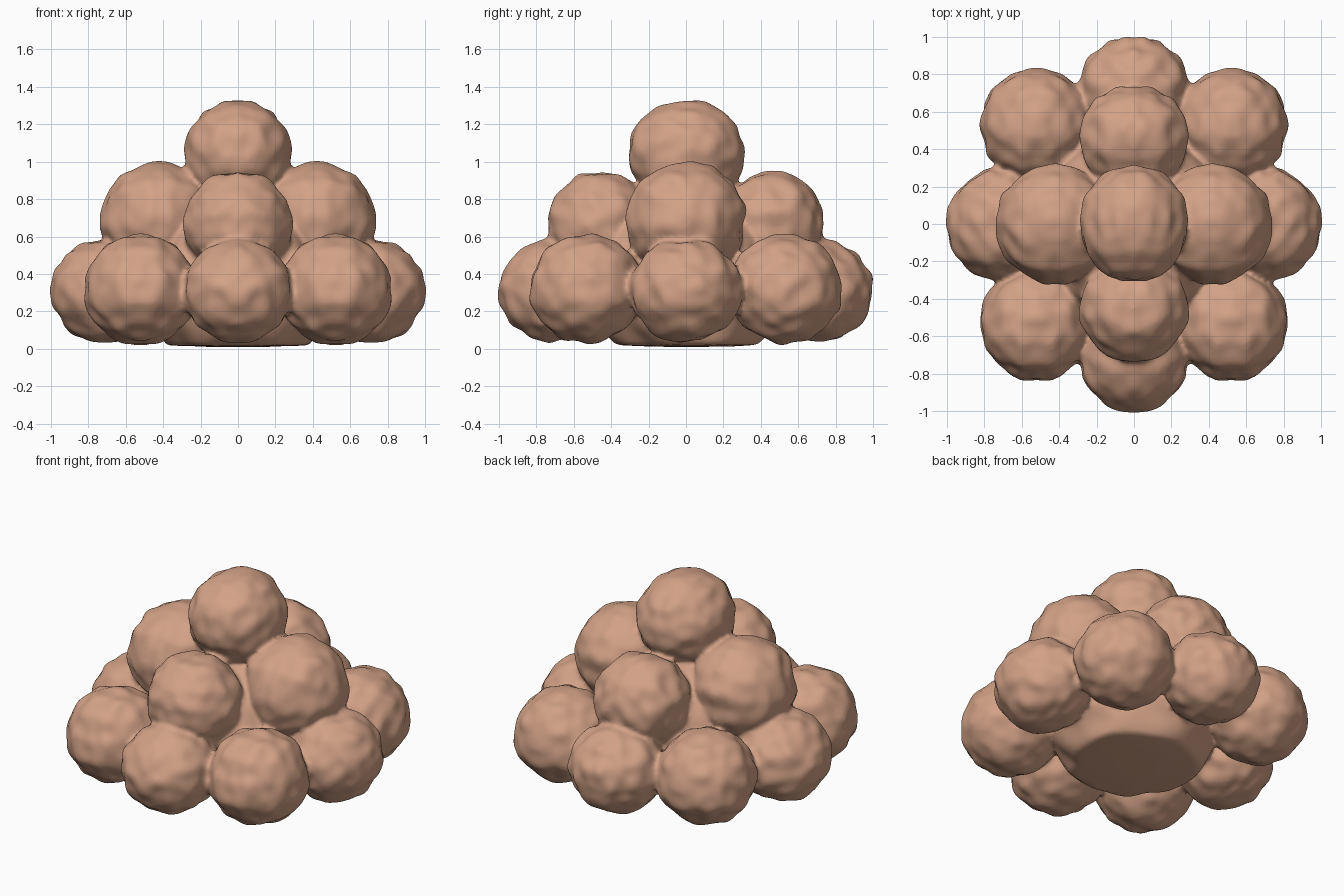
import bpy
import bmesh
from mathutils import Vector, noise

if "Cube" in bpy.data.objects:
    bpy.data.objects.remove(bpy.data.objects["Cube"])

# Single clay colour
clay = bpy.data.materials.new("clay_brown")
clay.use_nodes = True
COLOUR = (0.65, 0.36, 0.24, 1)
clay.diffuse_color = COLOUR
clay.node_tree.nodes["Principled BSDF"].inputs["Base Color"].default_value = COLOUR

bm = bmesh.new()


def add_ball(centre, size, bump=0.022, floor=None):
    """Lumpy ball with mirrored dents; floor flattens its underside."""
    centre, size = Vector(centre), Vector(size)
    verts = bmesh.ops.create_icosphere(bm, subdivisions=5, radius=1)["verts"]
    for v in verts:
        d = v.co.normalized()
        sample = Vector((abs(d.x), d.y, d.z)) * 3.2
        sample += Vector((abs(centre.x), centre.y, centre.z)) * 7
        v.co = centre + d * size + d * bump * noise.noise(sample)
        if floor is not None and v.co.z < floor:
            v.co.z = floor + 0.06 * (v.co.z - floor)


# Core that fills the pile, with a flattened underside
add_ball((0, 0, 0.36), (0.51, 0.51, 0.5), 0.03, 0.02)

# Bottom ring: four straight balls and four larger diagonal balls
for s in (-1, 1):
    add_ball((0.71 * s, 0, 0.31), (0.29, 0.3, 0.275))
    add_ball((0, 0.71 * s, 0.31), (0.295, 0.29, 0.275))
    for t in (-1, 1):
        add_ball((0.52 * s, 0.53 * t, 0.32), (0.3, 0.305, 0.29))

# Middle ring: bigger balls at the sides
for s in (-1, 1):
    add_ball((0.42 * s, 0, 0.685), (0.315, 0.318, 0.315))
    add_ball((0, 0.455 * s, 0.665), (0.288, 0.285, 0.285))

# Top ball
add_ball((0, 0, 1.04), (0.287, 0.312, 0.29))

mesh = bpy.data.meshes.new("ball_pile")
bm.to_mesh(mesh)
bm.free()
mesh.materials.append(clay)
pile = bpy.data.objects.new("ball_pile", mesh)
bpy.context.collection.objects.link(pile)

# Fuse the balls into one skin and soften the joins
fuse = pile.modifiers.new("fuse", "REMESH")
fuse.mode = "VOXEL"
fuse.voxel_size = 0.016
fuse.use_smooth_shade = True
soften = pile.modifiers.new("soften", "SMOOTH")
soften.factor = 0.5
soften.iterations = 4
